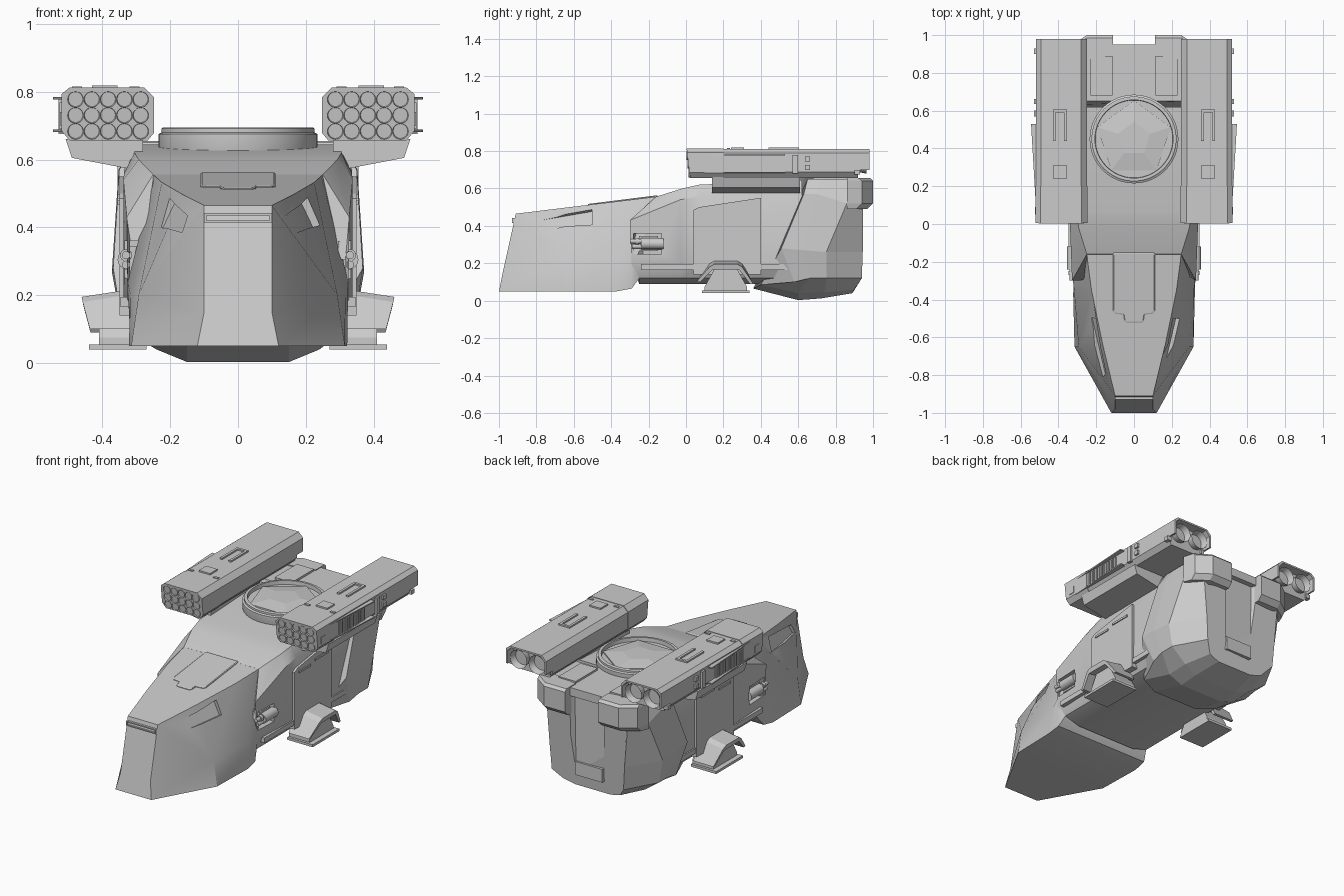
import bpy, bmesh, math
from mathutils import Vector, Matrix

if "Cube" in bpy.data.objects:
    bpy.data.objects.remove(bpy.data.objects["Cube"])

def obj(name, bm, mirror=False, smooth=False):
    bmesh.ops.recalc_face_normals(bm, faces=bm.faces)
    me = bpy.data.meshes.new(name)
    bm.to_mesh(me); bm.free()
    ob = bpy.data.objects.new(name, me)
    bpy.context.collection.objects.link(ob)
    if mirror:
        m = ob.modifiers.new("mirror", 'MIRROR')
        m.use_mirror_merge = False
    if smooth:
        shade(ob)
    return ob

def activate(ob):
    bpy.ops.object.select_all(action='DESELECT')
    ob.select_set(True)
    bpy.context.view_layer.objects.active = ob

def shade(ob):
    activate(ob)
    bpy.ops.object.shade_smooth_by_angle(angle=math.radians(25))

def loft(name, rings, **kw):
    bm = bmesh.new()
    vs = [[bm.verts.new(p) for p in r] for r in rings]
    n = len(vs[0])
    for a, b in zip(vs, vs[1:]):
        for i in range(n):
            j = (i + 1) % n
            bm.faces.new((a[i], a[j], b[j], b[i]))
    bm.faces.new(vs[0]); bm.faces.new(vs[-1])
    return obj(name, bm, **kw)

def sym(half):
    return half + [(-x, y, z) for x, y, z in reversed(half)]

def along_y(name, prof, y0, y1, **kw):
    return loft(name, [[(x, y, z) for x, z in prof] for y in (y0, y1)], **kw)

def along_x(name, prof, x0, x1, **kw):
    return loft(name, [[(x, y, z) for y, z in prof] for x in (x0, x1)], **kw)

def boxes(name, items, **kw):
    bm = bmesh.new()
    for x0, x1, y0, y1, z0, z1 in items:
        m = Matrix.Translation(((x0+x1)/2, (y0+y1)/2, (z0+z1)/2)) @ Matrix.Diagonal((x1-x0, y1-y0, z1-z0, 1))
        bmesh.ops.create_cube(bm, size=1, matrix=m)
    return obj(name, bm, **kw)

def tubes(name, items, seg=16, recess=None, front=-1, **kw):
    """Cylinders along y: (x, z, y0, y1, r0, r1); recess hollows one end."""
    bm = bmesh.new()
    for x, z, y0, y1, r0, r1 in items:
        m = Matrix.Translation((x, (y0+y1)/2, z)) @ Matrix.Rotation(-math.pi/2, 4, 'X')
        bmesh.ops.create_cone(bm, cap_ends=True, segments=seg, radius1=r0, radius2=r1, depth=y1-y0, matrix=m)
    if recess:
        bm.normal_update()
        fs = [f for f in bm.faces if f.normal.y * front > .9]
        bmesh.ops.inset_individual(bm, faces=fs, thickness=recess[0], depth=0)
        for f in fs:
            bmesh.ops.translate(bm, verts=f.verts, vec=(0, -front * recess[1], 0))
    return obj(name, bm, **kw)

def cut(ob, cutter):
    cutter.hide_render = True
    m = ob.modifiers.new("cut", 'BOOLEAN')
    m.operation = 'DIFFERENCE'; m.solver = 'EXACT'; m.object = cutter
    activate(ob)
    bpy.ops.object.modifier_apply(modifier=m.name)
    bpy.data.objects.remove(cutter)

# Cockpit nose with recessed side windows
nose = loft("cockpit_nose", [sym(h) for h in (
    [(.12, -1, .05), (.1, -.98, .15), (.1, -.91, .465)],
    [(.315, -.65, .05), (.293, -.65, .2), (.165, -.64, .498)],
    [(.322, -.37, .05), (.317, -.35, .2), (.225, -.35, .533)],
    [(.318, -.29, .065), (.325, -.29, .24), (.245, -.2, .551)],
    [(.30, -.25, .12), (.32, -.26, .24), (.25, -.15, .557)])])
q = [Vector(p) for p in ((.165, -.81, .385), (.15, -.79, .435), (.20, -.5, .485), (.238, -.5, .405))]
n = (q[2] - q[0]).cross(q[3] - q[1]).normalized()
n = n if n.x > 0 else -n
cut(nose, loft("window_cutter", [[p + n*.05 for p in q], [p - n*.018 for p in q]], mirror=True))
shade(nose)
boxes("nose_slit_frame", [(-.1, .1, -.928, -.90, .435, .442), (-.1, .1, -.93, -.90, .415, .421),
                          (-.1, -.093, -.93, -.9, .415, .442), (.093, .1, -.93, -.9, .415, .442)])

# Roof hatch lying on the sloped nose
roof = lambda y: .465 + (y + .91) * .12
outline = [(.105, -.15), (.11, -.16), (.11, -.46), (.10, -.475), (.055, -.48), (.05, -.515), (.04, -.525)]
outline = outline + [(-x, y) for x, y in reversed(outline)]
loft("roof_hatch", [[(x*s, -.33 + (y+.33)*s, roof(y) + d) for x, y in outline]
                    for s, d in ((1, -.01), (1, .004), (.96, .007))])

# Middle hull
mid = loft("middle_hull", [sym(h) for h in (
    [(.2, -.25, .09), (.3, -.25, .12), (.325, -.29, .19), (.328, -.3, .43), (.25, -.16, .556)],
    [(.2, -.03, .09), (.3, -.03, .12), (.338, -.03, .19), (.338, -.03, .54), (.293, -.02, .6)],
    [(.2, .1, .09), (.3, .1, .12), (.338, .1, .19), (.336, .08, .56), (.305, .07, .62)],
    [(.2, .62, .09), (.3, .62, .12), (.338, .62, .19), (.336, .62, .57), (.305, .62, .645)])])
cut(mid, boxes("gun_bay_cutter", [(.295, .4, -.28, -.13, .25, .36)], mirror=True))
shade(mid)
boxes("side_rail", [(.32, .346, -.24, .56, .165, .195)], mirror=True)

# Side doors with grip slots
along_x("side_door", [(.04, .14), (.04, .485), (.07, .5), (.4, .55), (.4, .14)], .30, .35, mirror=True)
boxes("door_trim", [(.345, .356, .08, .19, .468, .48), (.345, .356, .23, .36, .485, .497)], mirror=True)

# Rear hull, faceted, with a sunken centre panel at the back
rear = loft("rear_hull", [sym(h) for h in (
    [(.15, .36, .065), (.26, .40, .085), (.34, .58, .1), (.368, .51, .28), (.35, .63, .57), (.305, .65, .65)],
    [(.15, .6, .003), (.24, .6, .04), (.345, .66, .12), (.372, .62, .27), (.352, .7, .57), (.305, .72, .65)],
    [(.15, .72, .012), (.24, .74, .045), (.345, .75, .12), (.37, .75, .26), (.35, .86, .52), (.305, .88, .65)],
    [(.12, .89, .04), (.19, .90, .06), (.24, .94, .12), (.25, .945, .26), (.27, .945, .5), (.27, .945, .65)])])
cut(rear, loft("back_cutter", [[(-.12*s, y, .67), (.12*s, y, .67), (.11*s, y, .2), (.08*s, y, .1), (-.08*s, y, .1), (-.11*s, y, .2)]
                               for s, y in ((.85, .918), (1.1, .97))]))
boxes("back_panel_step", [(-.09, .09, .9, .93, .12, .2)])

# Rear corner armour, roof plates
loft("rear_corner_block", [[(.11, .9, z), (.11, y, z), (.25, y, z), (.335, y - .06, z), (.355, .86, z), (.3, .86, z)]
                           for z, y in ((.49, .97), (.52, 1.0), (.64, 1.0), (.655, .985))], mirror=True)
boxes("roof_plate", [(.115, .23, .68, .89, .64, .662)], mirror=True)
boxes("back_top_beam", [(-.12, .12, .9, .95, .6, .65)])

# Turret ring with five-sided cap
def disc(name, rings, seg, turn=0, **kw):
    return loft(name, [[(r*math.sin(turn + 2*math.pi*i/seg), .45 + r*math.cos(turn + 2*math.pi*i/seg), z)
                        for i in range(seg)] for r, z in rings], **kw)
disc("turret_ring", [(.22, .58), (.235, .635), (.235, .675), (.225, .68), (.225, .692), (.22, .695),
                     (.207, .695), (.205, .672)], 48, smooth=True)
disc("turret_cap", [(.205, .66), (.205, .68), (.09, .694)], 5)

# Missile pods
face_y = lambda z: .022 - (z - .655) * .12
def octo(g=0):
    x0, x1, z0, z1 = .25-g, .518+g, .657-g*.5, .81+g
    return [(x0+.02, z0), (x1-.025, z0), (x1, z0+.03), (x1, z1-.02), (x1-.025, z1), (x0+.03, z1), (x0, z1-.03), (x0, z0+.024)]
loft("pod_body", [[(x, face_y(z) + .01, z) for x, z in octo()], [(x, .92, z) for x, z in octo()]], mirror=True)
loft("pod_front_collar", [[(x, face_y(z), z) for x, z in octo(.003)],
                          [(x, .2, z) for x, z in octo(.003)]], mirror=True)
tubes("missile_tubes", [(.287 + .048*i, .683 + .047*k, face_y(.683 + .047*k) - .004, .05, .0235, .0235)
                        for i in range(5) for k in range(3)], seg=20, recess=(.003, .006), mirror=True, smooth=True)
o = octo()
hood = [(o[3][0], .70), o[3], o[4], o[5], o[6], (o[6][0], .70)]
hood += [(x + (.384 - x)*.08, z - (.01 if z > .75 else 0)) for x, z in reversed(hood)]
along_y("pod_rear_hood", hood, .91, .98, mirror=True)
tubes("pod_nozzles", [(.322, .735, .9, .965, .04, .056), (.446, .735, .9, .965, .04, .056)],
      seg=20, recess=(.008, .04), front=1, mirror=True, smooth=True)
boxes("pod_rear_pins", [(.50, .53, .90, .93, .675, .70), (.26, .28, .90, .93, .675, .70)], mirror=True)

# Pod top and side fittings
boxes("pod_top_fittings", [(.355, .43, .24, .31, .80, .819), (.355, .37, .44, .6, .80, .819),
                           (.415, .43, .44, .6, .80, .819), (.355, .43, .59, .605, .80, .819),
                           (.29, .32, .22, .235, .8, .815), (.46, .49, .22, .235, .8, .815)], mirror=True)
boxes("pod_side_vents", [(.51, .526, .22 + .021*i, .232 + .021*i, .69, .768) for i in range(12)] +
      [(.51, .53, .57, .60, .68, .78), (.51, .53, .635, .663, .745, .77), (.51, .53, .635, .663, .70, .725),
       (.51, .525, .05, .09, .70, .74)], mirror=True)
for nm, z in (("upper", .777), ("lower", .682)):
    loft("pod_side_rail_" + nm, [[(.51, .1, zz), (.52, .1, zz), (.545, .53, zz), (.51, .53, zz)]
                                 for zz in (z, z + .007)], mirror=True)

# Pylons carrying the pods
along_y("pod_pylon", [(.28, .565), (.49, .605), (.508, .66), (.28, .66)], .14, .61, mirror=True)

# Side guns
tubes("side_guns", [(.325, .305, -.24, -.12, .03, .03), (.33, .318, -.30, -.2, .012, .012),
                    (.33, .29, -.29, -.2, .012, .012), (.33, .318, -.27, -.25, .018, .018)],
      seg=16, mirror=True, smooth=True)
boxes("gun_mount", [(.29, .318, -.25, -.15, .265, .345)], mirror=True)

# Side skids: arched hood over a foot
arch = [(.055, .10), (.125, .205), (.15, .22), (.275, .22), (.3, .205), (.36, .09),
        (.342, .09), (.283, .192), (.142, .192), (.075, .10)]
loft("skid_hood", [[(.30, y, z) for y, z in arch],
                   [(.425 + .2*(z - .04), y, z - .025*(z > .15)) for y, z in arch]], mirror=True)
along_x("skid_foot", [(.10, .05), (.10, .075), (.155, .175), (.27, .175), (.325, .075), (.325, .05)], .27, .41, mirror=True)
boxes("skid_sole", [(.27, .44, .085, .34, .04, .055)], mirror=True)
